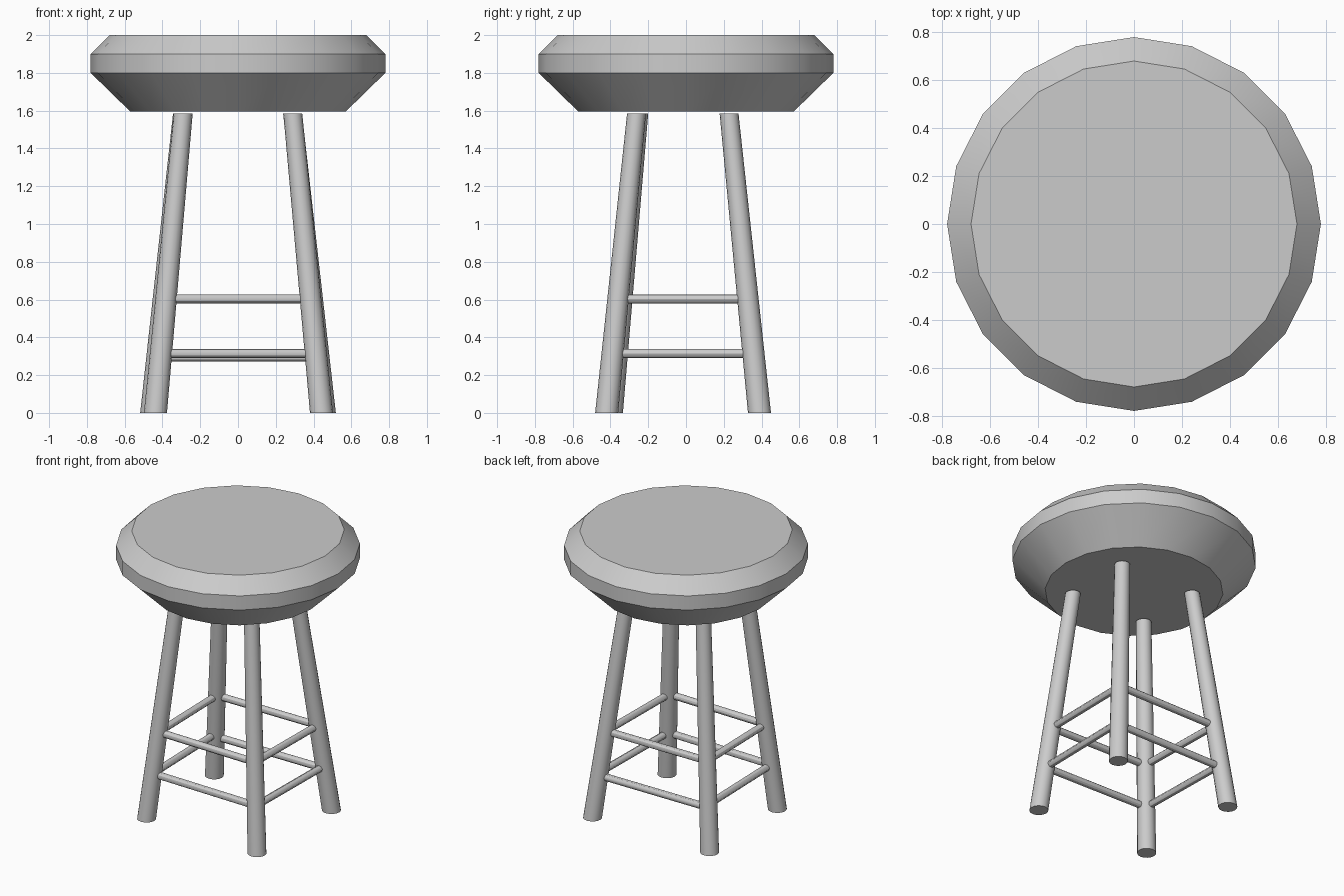
import bpy, bmesh, math
from mathutils import Vector

if "Cube" in bpy.data.objects:
    bpy.data.objects.remove(bpy.data.objects["Cube"])


def loft(name, sides, rings):
    """Skin a stack of rings (centre, radius, u axis, v axis) and cap both ends."""
    bm = bmesh.new()
    loops = []
    for c, r, u, v in rings:
        angles = [2 * math.pi * i / sides for i in range(sides)]
        loops.append([bm.verts.new(c + r * (u * math.cos(a) + v * math.sin(a))) for a in angles])
    for a, b in zip(loops, loops[1:]):
        for i in range(sides):
            j = (i + 1) % sides
            bm.faces.new((a[i], a[j], b[j], b[i]))
    bm.faces.new(loops[0][::-1])
    bm.faces.new(loops[-1])
    bmesh.ops.recalc_face_normals(bm, faces=bm.faces)
    me = bpy.data.meshes.new(name)
    bm.to_mesh(me)
    bm.free()
    me.shade_smooth()
    me.set_sharp_from_angle(angle=math.radians(30))
    ob = bpy.data.objects.new(name, me)
    bpy.context.collection.objects.link(ob)
    return ob


X, Y, Z = Vector((1, 0, 0)), Vector((0, 1, 0)), Vector((0, 0, 1))

# Seat: 20-sided bevelled cushion
seat_profile = [(0.57, 1.595), (0.78, 1.80), (0.78, 1.90), (0.68, 2.0)]
loft("seat", 20, [(Z * z, r, X, Y) for r, z in seat_profile])

# Splayed, tapered legs with level ends: foot xy, top xy
LEG_TOP = 1.585
legs = {
    "front_left": ((-0.437, -0.395), (-0.29, -0.25)),
    "front_right": ((0.442, -0.42), (0.29, -0.262)),
    "back_right": ((0.457, 0.389), (0.289, 0.228)),
    "back_left": ((-0.457, 0.389), (-0.294, 0.228)),
}
for name, (foot, top) in legs.items():
    loft(name + "_leg", 16, [(Vector((*foot, 0)), 0.061, X, Y),
                             (Vector((*top, LEG_TOP)), 0.05, X, Y)])


def on_leg(name, z):
    foot, top = legs[name]
    return Vector((*foot, 0)).lerp(Vector((*top, LEG_TOP)), z / LEG_TOP)


# Two tiers of rungs joining neighbouring legs
sides = [("front", "front_left", "front_right", 0.315),
         ("right", "front_right", "back_right", 0.315),
         ("back", "back_right", "back_left", 0.295),
         ("left", "back_left", "front_left", 0.315)]
for side, a, b, low in sides:
    for tier, z in (("lower", low), ("upper", 0.604)):
        p, q = on_leg(a, z), on_leg(b, z)
        u = (q - p).cross(Z).normalized()
        loft(f"{side}_{tier}_rung", 12, [(p, 0.024, u, Z), (q, 0.024, u, Z)])
